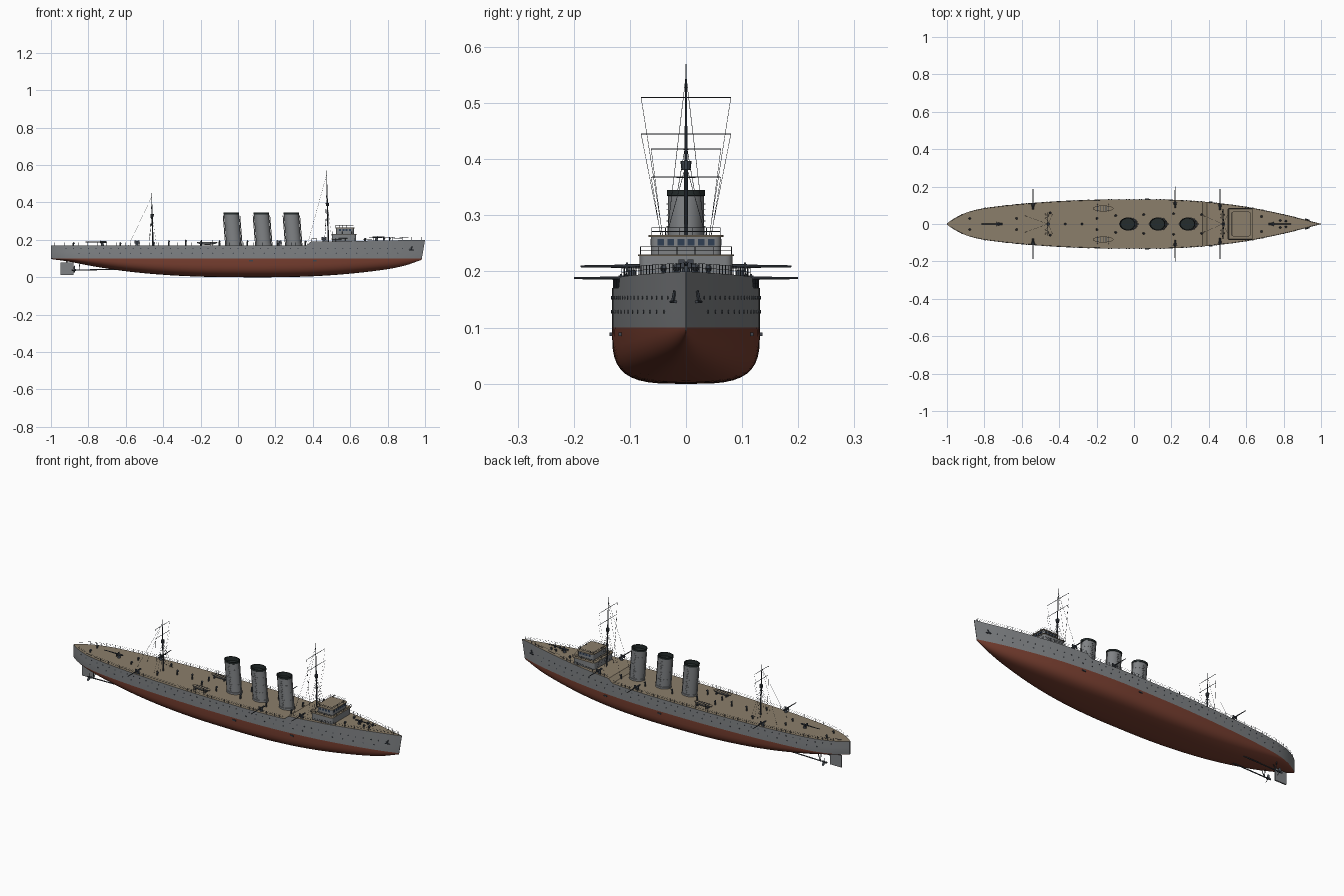
import bpy, bmesh, math
from mathutils import Vector, Matrix

if "Cube" in bpy.data.objects:
    bpy.data.objects.remove(bpy.data.objects["Cube"])

def mat(name, *c):
    m = bpy.data.materials.new(name)
    m.diffuse_color = (*c, 1)
    m.use_nodes = True
    m.node_tree.nodes["Principled BSDF"].inputs["Base Color"].default_value = m.diffuse_color
    return m

GREY = mat("hull_grey", .215, .225, .235)
RED = mat("antifouling_red", .19, .05, .03)
DECK = mat("deck_tan", .26, .21, .145)
BLACK = mat("funnel_black", .018, .025, .025)
STEEL = mat("dark_steel", .05, .06, .075)
GLASS = mat("window_blue", .03, .05, .09)

def finish(name, bm, *mats, smooth=True):
    bmesh.ops.recalc_face_normals(bm, faces=bm.faces[:])
    me = bpy.data.meshes.new(name)
    bm.to_mesh(me)
    bm.free()
    for m in mats:
        me.materials.append(m)
    ob = bpy.data.objects.new(name, me)
    bpy.context.collection.objects.link(ob)
    if smooth:
        bpy.ops.object.select_all(action='DESELECT')
        ob.select_set(True)
        bpy.context.view_layer.objects.active = ob
        bpy.ops.object.shade_smooth_by_angle(angle=math.radians(35))
    return ob

def loft(bm, rings, rule=lambda i, j: 0):
    vs = [[bm.verts.new(p) for p in r] for r in rings]
    n = len(vs[0])
    for i in range(len(vs) - 1):
        for j in range(n):
            k = (j + 1) % n
            bm.faces.new((vs[i][j], vs[i][k], vs[i + 1][k], vs[i + 1][j])).material_index = rule(i, j)
    bm.faces.new(vs[0])
    bm.faces.new(vs[-1]).material_index = rule(len(vs) - 1, 0)

def rod(bm, a, b, r, r2=None, n=6):
    a, b = Vector(a), Vector(b)
    q = (b - a).to_track_quat('Z', 'Y')
    ring = lambda c, s: [c + q @ Vector((s * math.cos(t * math.tau / n), s * math.sin(t * math.tau / n), 0)) for t in range(n)]
    loft(bm, [ring(a, r), ring(b, r if r2 is None else r2)])

def box(bm, c, s, bev=0):
    vs = bmesh.ops.create_cube(bm, size=1, matrix=Matrix.Translation(c) @ Matrix.Diagonal((*s, 1)))['verts']
    if bev:
        es = [e for e in {e for v in vs for e in v.link_edges} if abs(e.verts[0].co.z - e.verts[1].co.z) > 1e-4]
        bmesh.ops.bevel(bm, geom=es, offset=bev, segments=3, affect='EDGES', profile=.5)

def curve(pts):
    # smooth interpolation through (x, value) pairs
    def slope(i):
        a, b = pts[max(i - 1, 0)], pts[min(i + 1, len(pts) - 1)]
        return (b[1] - a[1]) / (b[0] - a[0])
    def f(x):
        i = max(k for k in range(len(pts) - 1) if k == 0 or pts[k][0] <= x)
        (x0, y0), (x1, y1) = pts[i], pts[i + 1]
        h = x1 - x0
        t = (x - x0) / h
        return ((2*t**3 - 3*t*t + 1) * y0 + (t**3 - 2*t*t + t) * h * slope(i)
                + (3*t*t - 2*t**3) * y1 + (t**3 - t*t) * h * slope(i + 1))
    return f

width = curve([(-1, .003), (-.97, .025), (-.9, .06), (-.8, .085), (-.6, .108), (-.4, .122), (-.2, .13), (0, .132),
               (.2, .13), (.4, .117), (.6, .092), (.8, .052), (.9, .027), (1, .001)])
keel = curve([(-1, .097), (-.9, .083), (-.8, .063), (-.6, .032), (-.4, .013), (-.2, .003), (0, 0), (.2, 0),
              (.4, .005), (.6, .019), (.8, .043), (.9, .064), (1, .093)])

def deck(x):
    if x < .365: return .17
    if x < .39: return .17 + (x - .365) * .8
    return .19 + (x - .39) * .0164

# Hull: lofted stations, red below waterline, tan deck on top
def station(x):
    w, zk, d = width(x), keel(x), deck(x)
    n = 1.7 + 1.8 * (1 - abs(x) ** 2.5)
    half = [(w, d), (w, .135)]
    for k in range(10):
        t = k / 10 * math.pi / 2
        half.append((w * math.cos(t) ** (2 / n), .1 - (.1 - zk) * math.sin(t) ** (2 / n)))
    prof = half + [(0, zk)] + [(-y, z) for y, z in reversed(half)]
    rake = .17 * max(0, (x - .9) / .1)
    return [(x - (d - z) * rake, y, z) for y, z in prof]

xs = sorted([-1 + i * .04 for i in range(51)] + [-.985, -.94, .365, .39, .98])
N = len(station(0))
bm = bmesh.new()
loft(bm, [station(x) for x in xs], lambda i, j: 2 if j == N - 1 else 0 if j in (0, 1, N - 3, N - 2) else 1)
finish("hull", bm, GREY, RED, DECK)

# Portholes, bilge strakes and bow anchors
bm = bmesh.new()
for s in (-1, 1):
    for z, step, lo, hi in ((.153, .04, -.92, .93), (.128, .055, -.85, .9)):
        x = lo
        while x < hi:
            y = s * width(x)
            rod(bm, (x, y - s * .003, z), (x, y + s * .0012, z), .0032, n=8)
            x += step
    rod(bm, (.93, s * .02, .165), (.925, s * .024, .145), .003)
    rod(bm, (.915, s * .027, .146), (.94, s * .019, .146), .003)
    for x in (.07, .41):
        box(bm, (x, s * width(x), .088), (.02, .008, .006))
finish("portholes_and_anchors", bm, STEEL)

# Guard railings along the deck edges
bm = bmesh.new()
for s in (-1, 1):
    for lo, hi in ((-.98, .36), (.395, .98)):
        n = int((hi - lo) / .025)
        pts = [(lo + (hi - lo) * i / n) for i in range(n + 1)]
        P = [Vector((x, s * max(width(x) - .003, .002), deck(x))) for x in pts]
        for i, p in enumerate(P):
            rod(bm, p, p + Vector((0, 0, .016)), .0007, n=4)
            if i:
                for h in (.008, .0155):
                    up = Vector((0, 0, h))
                    rod(bm, P[i - 1] + up, p + up, .0004, n=4)
finish("railings", bm, STEEL, smooth=False)

# Funnels: raked oval tubes with black tops, bands and steam pipes
for num, fx in enumerate((-.022, .138, .298)):
    def ring(z, k):
        c = fx - (z - .17) * .08
        return [(c + .04 * k * math.cos(a), .0325 * k * math.sin(a), z) for a in (i * math.tau / 32 for i in range(32))]
    prof = [(.165, 1.06), (.18, 1.06), (.181, 1), (.25, 1), (.334, 1), (.335, 1.05), (.345, 1.05), (.345, .94), (.325, .92)]
    bm = bmesh.new()
    loft(bm, [ring(*p) for p in prof], lambda i, j: 0 if i < 4 else 1)
    finish("funnel_%d" % (num + 1), bm, GREY, BLACK)
    bm = bmesh.new()
    for z in (.22, .26, .3):
        loft(bm, [ring(z, 1.015), ring(z + .002, 1.015)])
    for s in (-1, 1):
        rod(bm, (fx + s * .044, 0, .17), (fx + s * .044 - .0128, 0, .33), .003)
    for k in range(14):
        z = .19 + k * .01
        for s in (-1, 1):
            box(bm, (fx - (z - .17) * .08, s * .033, z), (.008, .003, .0015))
    finish("funnel_%d_fittings" % (num + 1), bm, GREY)

# Bridge: two rounded blocks with tan roofs
for name, c, s, m in (("bridge_lower", (.567, 0, .21), (.13, .165, .036), GREY),
                      ("bridge_lower_roof", (.567, 0, .229), (.136, .171, .003), DECK),
                      ("bridge_upper", (.572, 0, .246), (.095, .125, .032), GREY),
                      ("bridge_upper_roof", (.572, 0, .263), (.103, .133, .003), DECK)):
    bm = bmesh.new()
    box(bm, c, s, .012)
    finish(name, bm, m)
bm = bmesh.new()
for i in range(6):
    box(bm, (.6195, -.045 + i * .018, .252), (.002, .012, .011))
for s in (-1, 1):
    for i in range(4):
        box(bm, (.545 + i * .018, s * .0625, .252), (.011, .002, .011))
finish("bridge_windows", bm, GLASS, smooth=False)
bm = bmesh.new()
for z, hx, hy in ((.264, .047, .061), (.23, .064, .081)):
    cs = [Vector((.57 + a * hx, b * hy, z)) for a, b in ((-1, -1), (1, -1), (1, 1), (-1, 1))]
    for p, q in zip(cs, cs[1:] + cs[:1]):
        for h in (.007, .014):
            rod(bm, p + Vector((0, 0, h)), q + Vector((0, 0, h)), .0006, n=4)
        for k in range(5):
            a = p.lerp(q, k / 5)
            rod(bm, a, a + Vector((0, 0, .014)), .0007, n=4)
finish("bridge_rails", bm, STEEL, smooth=False)

# Masts with yards, lookout tops and rigging
for name, x, base, top, nest, yards, back in (
        ("foremast", .483, .19, .57, .39, ((.51, .08), (.445, .08)), .37),
        ("mainmast", -.455, .17, .45, .33, ((.418, .062), (.368, .062)), -.585)):
    at = lambda z: Vector((x - (z - base) * .025, 0, z))
    bm, rig = bmesh.new(), bmesh.new()
    rod(bm, at(base - .01), at(nest), .0042, .0035, 10)
    rod(bm, at(nest), at(top), .003, .001, 8)
    rod(bm, at(nest - .009), at(nest + .007), .008, .01, 10)
    for z, h in yards:
        for s in (-1, 1):
            rod(bm, at(z), at(z) + Vector((0, s * h, 0)), .0014, .0008)
            rod(rig, at(z) + Vector((0, s * h, 0)), (x - .02, s * .03, base), .0004, n=4)
    for s in (-1, 1):
        rod(rig, at(top - .02), (back, s * .045, .17), .0005, n=4)
        for dx in (-.02, 0, .02):
            rod(rig, at(nest), (x + dx, s * .055, base), .0005, n=4)
    finish(name, bm, STEEL)
    finish(name + "_rigging", rig, STEEL, smooth=False)

# Guns: pedestal, shield, breech and tapered barrel
def gun(name, x, y, d, length):
    z = deck(x)
    p, d = Vector((x, y, z)), Vector(d)
    up = Vector((0, 0, .018))
    side = d.cross(Vector((0, 0, 1)))
    bm = bmesh.new()
    rod(bm, p - up * .2, p + up * .7, .009, .006, 12)
    rod(bm, p + up - d * .022, p + up + d * .012, .0045, n=10)
    rod(bm, p + up, p + up + d * length, .0034, .0018, 10)
    for s in (-1, 1):
        box(bm, p + up * .95 + d * .008 + side * s * .008, [.003 + .008 * abs(c) for c in side] [:2] + [.016])
    finish(name, bm, STEEL)

gun("bow_gun", .74, 0, (1, 0, 0), .1)
gun("stern_gun", -.725, 0, (-1, 0, 0), .09)
for s, side in ((-1, "right"), (1, "left")):
    for i, (x, y, tip) in enumerate(((.46, .097, .188), (.22, .108, .2), (-.54, .099, .188))):
        gun("%s_gun_%d" % (side, i + 1), x, s * y, (0, s, 0), tip - y)

# Ship's boats with open tops, resting on chocks
for s, side in ((-1, "right"), (1, "left")):
    bm = bmesh.new()
    bmesh.ops.create_uvsphere(bm, u_segments=24, v_segments=12, radius=1)
    bmesh.ops.bisect_plane(bm, geom=bm.verts[:] + bm.edges[:] + bm.faces[:], plane_co=(0, 0, 0), plane_no=(0, 0, 1), clear_outer=True)
    rim = [e for e in bm.edges if e.is_boundary]
    for f in bmesh.ops.holes_fill(bm, edges=rim)['faces']:
        f.material_index = 1
    bmesh.ops.transform(bm, verts=bm.verts[:], matrix=Matrix.Translation((-.165, s * .083, .187)) @ Matrix.Diagonal((.055, .016, .014, 1)))
    finish(side + "_boat", bm, GREY, DECK)
    bm = bmesh.new()
    for dx in (-.03, -.015, 0, .015, .03):
        box(bm, (-.165 + dx, s * .083, .1875), (.004, .026, .002))
    for dx in (-.03, .03):
        box(bm, (-.165 + dx, s * .083, .174), (.004, .03, .01))
        rod(bm, (-.165 + dx, s * .105, .17), (-.165 + dx, s * .107, .2), .0015)
    finish(side + "_boat_thwarts", bm, STEEL, smooth=False)

# Deck fittings: ventilators, bollards, capstans
bm = bmesh.new()
for x, y, h in ((-.28, 0, .025), (-.37, 0, .022), (.05, .05, .022), (-.1, .045, .022), (.21, .055, .022), (-.2, .03, .018),
                (-.63, .03, .012), (-.88, .03, .012), (-.45, .06, .014), (.78, .018, .01), (.81, .015, .01), (.68, .04, .01), (.36, .05, .02)):
    for s in ((-1, 1) if y else (1,)):
        z = deck(x)
        rod(bm, (x, s * y, z - .003), (x, s * y, z + h), .004, n=10)
        rod(bm, (x, s * y, z + h - .002), (x + .004, s * y, z + h + .003), .0055, n=10)
finish("deck_fittings", bm, STEEL)

# Rudder, propeller shafts and propellers
bm = bmesh.new()
box(bm, (-.915, 0, .046), (.07, .007, .066))
rod(bm, (-.915, 0, .07), (-.915, 0, .11), .004)
finish("rudder", bm, GREY, smooth=False)
bm = bmesh.new()
for s in (-1, 1):
    y = s * .042
    rod(bm, (-.88, y, .038), (-.48, y, .045), .003, n=8)
    rod(bm, (-.89, y, .038), (-.865, y, .038), .003, .006, 8)
    for dy in (-.015, .015):
        rod(bm, (-.85, y, .038), (-.845, y + dy, .085), .002)
    for k in range(3):
        m = Matrix.Translation((-.875, y, .038)) @ Matrix.Rotation(k * math.tau / 3, 4, 'X') @ Matrix.Translation((0, 0, .013)) \
            @ Matrix.Rotation(.6, 4, 'Z') @ Matrix.Diagonal((.0015, .007, .011, 1))
        bmesh.ops.create_uvsphere(bm, u_segments=10, v_segments=6, radius=1, matrix=m)
finish("propellers", bm, STEEL)
